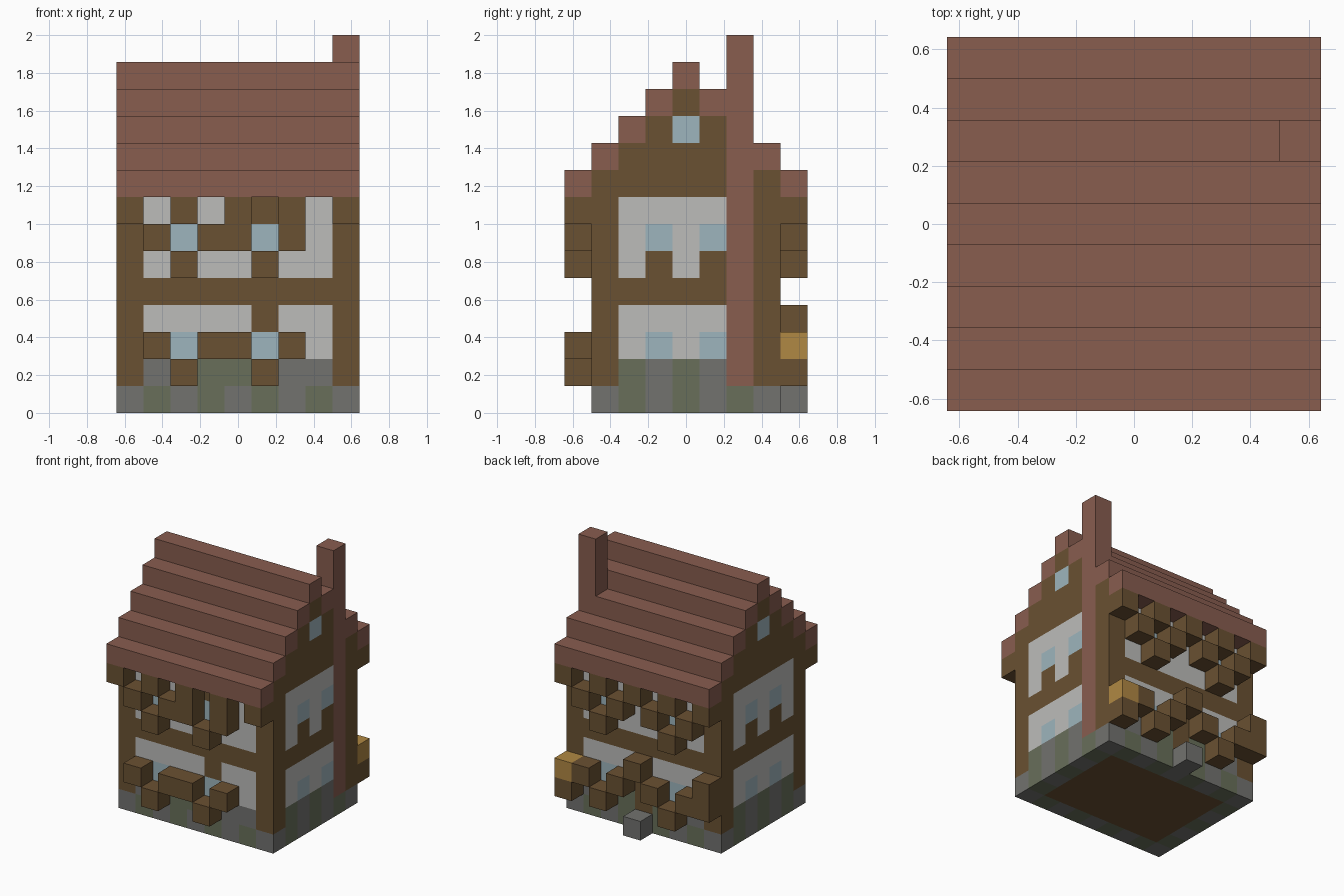
import bpy
import bmesh
from mathutils import Vector

cube = bpy.data.objects.get("Cube")
if cube:
    bpy.data.objects.remove(cube, do_unlink=True)

UNIT = 1 / 7          # edge of one block
WIDE = 9              # blocks along x and y


def linear(c):
    c /= 255
    return c / 12.92 if c <= 0.04045 else ((c + 0.055) / 1.055) ** 2.4


def material(name, *rgb):
    mat = bpy.data.materials.new(name)
    mat.use_nodes = True
    colour = [linear(c) for c in rgb] + [1]
    mat.diffuse_color = colour
    mat.node_tree.nodes["Principled BSDF"].inputs["Base Color"].default_value = colour
    return mat


MATERIALS = {
    "T": material("timber brown", 106, 81, 50),
    "P": material("plaster white", 188, 188, 186),
    "G": material("window glass blue", 158, 181, 189),
    "S": material("stone grey", 114, 114, 111),
    "M": material("mossy stone green", 104, 111, 90),
    "R": material("roof brick red", 136, 93, 79),
    "L": material("lantern gold", 176, 136, 67),
}
KEYS = list(MATERIALS)

# Wall patterns, top row first: T timber, P plaster, G glass, S stone, M moss
BEAM = "T" * WIDE
FRONT = ["TPPPPTPPT", "TPGPPGPPT", "TPTPPTPPT", BEAM,
         "TPPPPTPPT", "TPGPPGPPT", "TSSMMSSST", "SMSMSMSMS"]
BACK = ["TPPPPPPPT", "TPGPPPGPT", "TPTPPPTPT", BEAM,
        "TPPPTPPPT", "TPGPTPGPT", "TSSMTMSST", "SMSMSMSMS"]
SIDE = ["TPPPPPT", "TPGPGPT", "TPTPTPT", BEAM,
        "TPPPPPT", "TPGPGPT", "TMSMSMT", "SMSMSMS"]
EAVE = len(FRONT)     # block level where the roof starts
LAST = WIDE - 1
MID = LAST // 2

blocks = {}           # cell -> (part, colour key)


def put(part, key, x, y, z):
    blocks[x, y, z] = (part, key)


# Walls, stone footing and floor
for z in range(EAVE):
    row = EAVE - 1 - z
    for x in range(WIDE):
        for y in range(1, LAST):
            if y == 1:
                key = FRONT[row][x]
            elif y == LAST - 1:
                key = BACK[row][x]
            elif x in (0, LAST):
                key = SIDE[row][y - 1]
            else:
                key = "T"
            put("footing" if z == 0 else "walls", key, x, y, z)

# Stepped roof over timber gables, each with a small attic window
for step in range(MID + 1):
    z = EAVE + step
    for x in range(WIDE):
        for y in (step, LAST - step):
            put("roof", "R", x, y, z)
        for y in range(step + 1, LAST - step):
            attic_window = step == 2 and y == MID and x in (0, LAST)
            put("gables", "G" if attic_window else "T", x, y, z)

# Chimney set into the side wall
for z in range(1, 14):
    put("chimney", "R", LAST, 6, z)

# Rafter ends, window shutters and sills on both long sides
for y, windows in ((0, (2, 5)), (LAST, (2, 6))):
    for x in range(0, WIDE, 2):
        put("rafter_ends", "T", x, y, EAVE - 1)
    for x in windows:
        for z in (2, 6):
            put("window_sills", "T", x, y, z - 1)
            for side in (-1, 1):
                put("window_shutters", "T", x + side, y, z)

# Back entrance: step, lintel, lantern on its post, corner post
put("door_step", "S", MID, LAST, 0)
put("door_lintel", "T", MID, LAST, 3)
put("lantern_post", "T", LAST, LAST, 1)
put("lantern", "L", LAST, LAST, 2)
for z in (2, 3):
    put("corner_post", "T", 0, LAST, z)


def face_corners(cell, axis, sign):
    """Four corners of one block face, wound outward."""
    u, v = (axis + 1) % 3, (axis + 2) % 3
    loop = [(0, 0), (1, 0), (1, 1), (0, 1)]
    for a, b in loop if sign > 0 else reversed(loop):
        corner = Vector(cell)
        corner[axis] += sign > 0
        corner[u] += a
        corner[v] += b
        yield (corner - Vector((WIDE / 2, WIDE / 2, 0))) * UNIT


def build(part):
    """Make one object from the exposed faces of a part's blocks."""
    bm = bmesh.new()
    for cell, (owner, key) in blocks.items():
        if owner != part:
            continue
        for axis in range(3):
            for sign in (-1, 1):
                beside = list(cell)
                beside[axis] += sign
                if tuple(beside) in blocks:
                    continue
                verts = [bm.verts.new(c) for c in face_corners(cell, axis, sign)]
                bm.faces.new(verts).material_index = KEYS.index(key)
    bmesh.ops.remove_doubles(bm, verts=bm.verts, dist=UNIT / 100)
    bmesh.ops.dissolve_limit(bm, angle_limit=0.01, verts=bm.verts,
                             edges=bm.edges, delimit={'MATERIAL'})
    mesh = bpy.data.meshes.new(part)
    bm.to_mesh(mesh)
    bm.free()
    for mat in MATERIALS.values():
        mesh.materials.append(mat)
    bpy.context.collection.objects.link(bpy.data.objects.new(part, mesh))


for part in sorted({owner for owner, _ in blocks.values()}):
    build(part)
